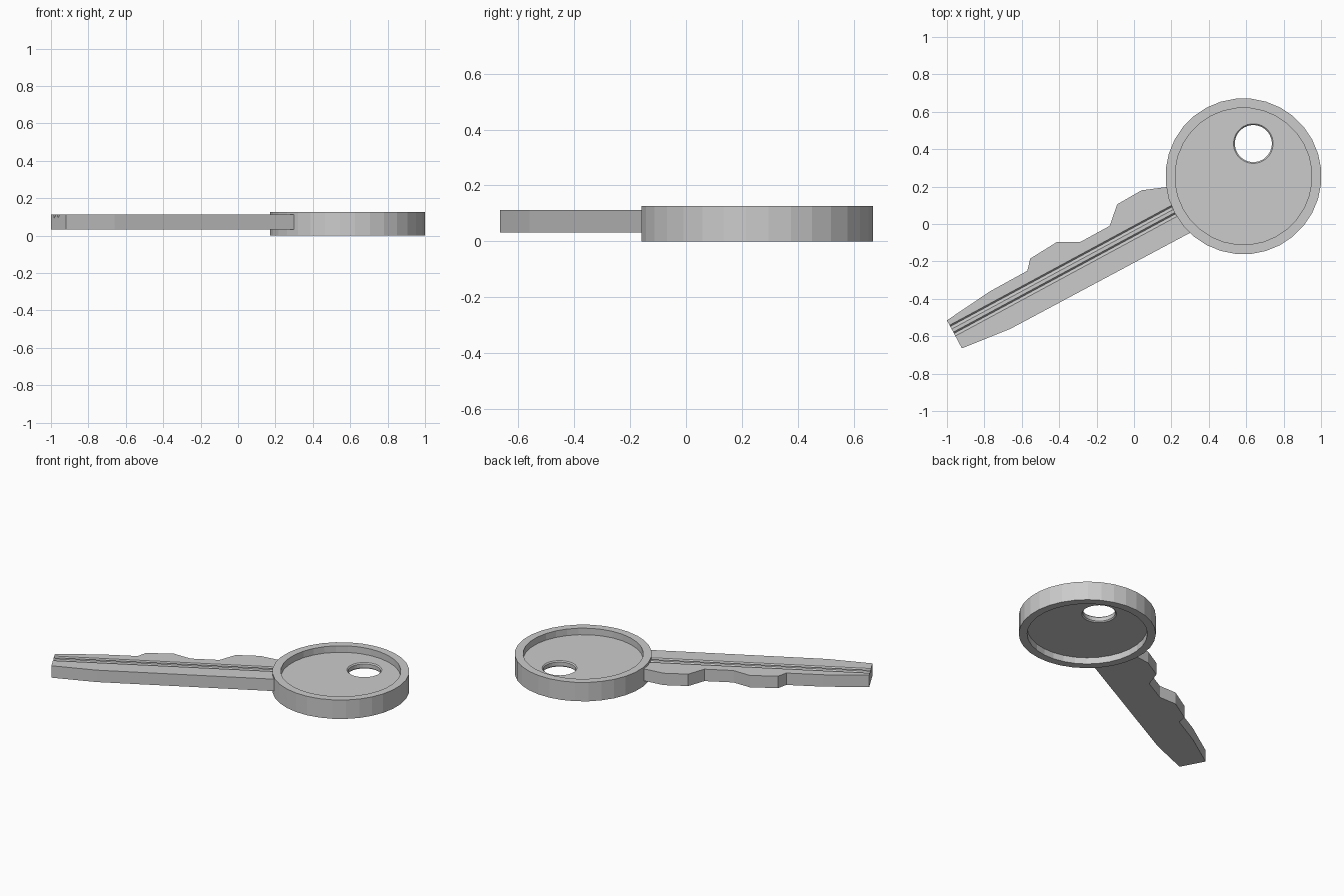
import bpy, bmesh, math
from mathutils import Vector

if "Cube" in bpy.data.objects:
    bpy.data.objects.remove(bpy.data.objects["Cube"])

HEAD = Vector((0.585, 0.255, 0))


def finish(bm, name):
    bmesh.ops.recalc_face_normals(bm, faces=bm.faces)
    mesh = bpy.data.meshes.new(name)
    bm.to_mesh(mesh)
    bm.free()
    obj = bpy.data.objects.new(name, mesh)
    bpy.context.collection.objects.link(obj)
    return obj


def lathe(name, profile, centre, sides):
    """Stack rings of (radius, z) and cap both ends."""
    bm = bmesh.new()
    rings = []
    for r, z in profile:
        ring = []
        for i in range(sides):
            a = 2 * math.pi * (i + 0.5) / sides
            ring.append(bm.verts.new((centre[0] + r * math.cos(a), centre[1] + r * math.sin(a), z)))
        rings.append(ring)
    for lo, hi in zip(rings, rings[1:]):
        for i in range(sides):
            j = (i + 1) % sides
            bm.faces.new((lo[i], lo[j], hi[j], hi[i]))
    bm.faces.new(rings[0])
    bm.faces.new(rings[-1])
    return finish(bm, name)


def prism(name, outline, offset):
    """Extrude a closed 3D outline along an offset vector."""
    bm = bmesh.new()
    face = bm.faces.new([bm.verts.new(p) for p in outline])
    moved = bmesh.ops.extrude_face_region(bm, geom=[face], use_keep_orig=True)["geom"]
    bmesh.ops.translate(bm, verts=[v for v in moved if isinstance(v, bmesh.types.BMVert)], vec=offset)
    return finish(bm, name)


def cut(target, cutter):
    mod = target.modifiers.new("cut", "BOOLEAN")
    mod.operation = "DIFFERENCE"
    mod.solver = "EXACT"
    mod.object = cutter
    bpy.context.view_layer.objects.active = target
    bpy.ops.object.modifier_apply(modifier=mod.name)
    bpy.data.objects.remove(cutter)


# Round head, recessed on both faces
head = lathe("key_head", [(0.366, 0.043), (0.366, 0), (0.417, 0), (0.417, 0.127),
                          (0.366, 0.127), (0.366, 0.083)], HEAD, 32)

# Key ring hole with a slight chamfer
cut(head, lathe("hole_cutter", [(0.113, 0.036), (0.099, 0.050), (0.099, 0.076), (0.113, 0.090)],
                (0.638, 0.43), 32))

# Blade outline: tip, straight back, end hidden in the head rim, toothed edge
outline = [(-1, -0.515), (-0.92, -0.665), (-0.66, -0.56), (0.3, -0.047)]
for i in range(7):
    a = math.radians(225 - 36 * i / 6)
    outline.append((HEAD.x + 0.392 * math.cos(a), HEAD.y + 0.392 * math.sin(a)))
outline += [(0.17, 0.197), (0.04, 0.18), (-0.09, 0.105), (-0.13, -0.01), (-0.285, -0.095),
            (-0.41, -0.095), (-0.555, -0.185), (-0.57, -0.25), (-0.77, -0.36)]
blade = prism("key_blade", [(x, y, 0.032) for x, y in outline], (0, 0, 0.08))

# Two narrow V grooves along the top of the blade
along = Vector((0.88, 0.475, 0)).normalized()
side = Vector((-along.y, along.x, 0))
up = Vector((0, 0, 1))
for x, y in ((-0.977, -0.55), (-0.957, -0.587)):
    start = Vector((x, y, 0.112)) - along * 0.1
    tri = [start - side * 0.013 + up * 0.002, start + side * 0.013 + up * 0.002, start + side * 0.004 - up * 0.02]
    cut(blade, prism("groove_cutter", tri, along * 1.6))
